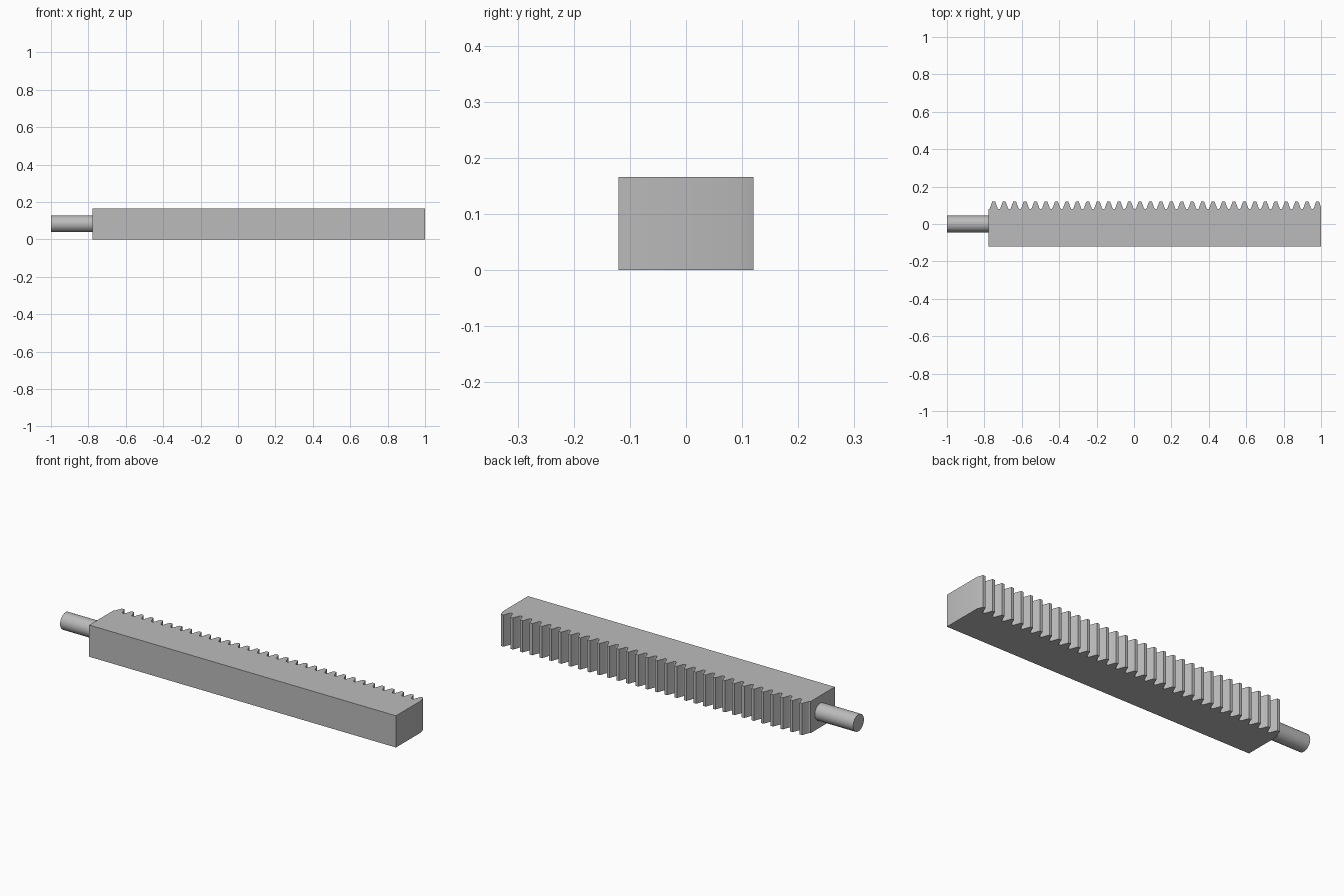
import bpy, bmesh, math

if "Cube" in bpy.data.objects:
    bpy.data.objects.remove(bpy.data.objects["Cube"])

M = 2 / 112.5                 # gear module, sets every proportion
PITCH = math.pi * M
X0, X1 = -1 + 12.5 * M, 1.0   # bar ends
HALF_W, HEIGHT = 0.1205, 0.166
ROOT = HALF_W - 2.25 * M      # tooth root line
TAN = math.tan(math.radians(20))
TIP_HALF = PITCH / 4 - M * TAN
ROOT_HALF = PITCH / 4 + 1.25 * M * TAN
R = 0.38 * M                  # root fillet
TEETH = 32

steel = bpy.data.materials.new("grey steel")
steel.diffuse_color = (0.5, 0.5, 0.5, 1)
steel.use_nodes = True
steel.node_tree.nodes["Principled BSDF"].inputs["Base Color"].default_value = steel.diffuse_color


def finish(bm, name):
    bmesh.ops.recalc_face_normals(bm, faces=bm.faces)
    mesh = bpy.data.meshes.new(name)
    bm.to_mesh(mesh)
    bm.free()
    mesh.materials.append(steel)
    ob = bpy.data.objects.new(name, mesh)
    bpy.context.collection.objects.link(ob)
    bpy.context.view_layer.objects.active = ob
    ob.select_set(True)
    bpy.ops.object.shade_smooth_by_angle(angle=math.radians(30))
    ob.select_set(False)


# Right half of one tooth: tip corner, straight flank, rounded root
fillet_x = ROOT_HALF + R * math.tan(math.radians(35))
half = [(TIP_HALF, HALF_W)]
for i in range(6):
    a = math.radians(200 + 70 * i / 5)
    half.append((fillet_x + R * math.cos(a), ROOT + R + R * math.sin(a)))
tooth = [(-x, y) for x, y in reversed(half)] + half

# Rack bar outline, with the last tooth cut off by the bar end
outline = [(X1, -HALF_W), (X0, -HALF_W), (X0, ROOT)]
for t in range(TEETH):
    cx = X0 + (t + 0.5) * PITCH
    outline += [(cx + x, y) for x, y in tooth if cx + x < X1]
outline.append((X1, HALF_W - (X1 - cx - TIP_HALF) / TAN))

bm = bmesh.new()
base = bm.faces.new([bm.verts.new((x, y, 0)) for x, y in outline])
ext = bmesh.ops.extrude_face_region(bm, geom=[base], use_keep_orig=True)
top = [v for v in ext["geom"] if isinstance(v, bmesh.types.BMVert)]
bmesh.ops.translate(bm, verts=top, vec=(0, 0, HEIGHT))
finish(bm, "toothed_bar")

# Round end rod
bm = bmesh.new()
bmesh.ops.create_cone(bm, cap_ends=True, segments=48, radius1=2.5 * M,
                      radius2=2.5 * M, depth=X0 + 1)
for v in bm.verts:
    x, y, z = v.co
    v.co = (z + (X0 - 1) / 2, y, x + HEIGHT / 2)
finish(bm, "end_rod")
